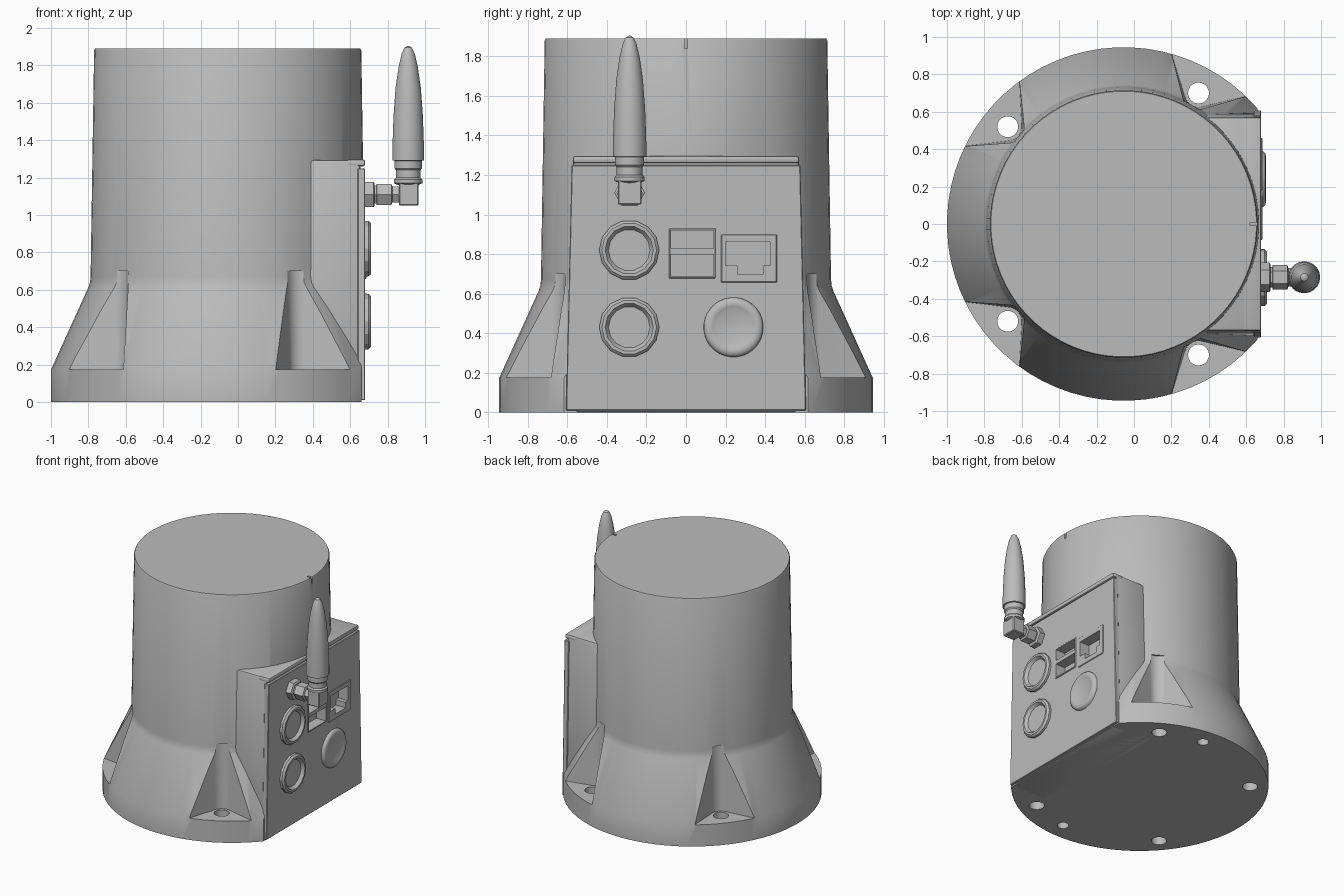
import bpy, bmesh, math
from mathutils import Matrix, Vector

cube = bpy.data.objects.get("Cube")
if cube:
    bpy.data.objects.remove(cube, do_unlink=True)

grey = bpy.data.materials.new("light_grey")
grey.use_nodes = True
colour = (0.5, 0.5, 0.5, 1)
grey.diffuse_color = colour
grey.node_tree.nodes["Principled BSDF"].inputs["Base Color"].default_value = colour

CX = -0.055      # axis of the round housing
FACE = 0.68      # outer face of the connector panel


def make(name, bm):
    bmesh.ops.recalc_face_normals(bm, faces=bm.faces[:])
    mesh = bpy.data.meshes.new(name)
    bm.to_mesh(mesh)
    bm.free()
    mesh.materials.append(grey)
    ob = bpy.data.objects.new(name, mesh)
    bpy.context.collection.objects.link(ob)
    return ob


def loft(name, rings):
    """Skin a closed solid through rings of equal point count."""
    bm = bmesh.new()
    loops = [[bm.verts.new(p) for p in ring] for ring in rings]
    n = len(loops[0])
    for a, b in zip(loops, loops[1:]):
        for i in range(n):
            j = (i + 1) % n
            bm.faces.new((a[i], a[j], b[j], b[i]))
    bm.faces.new(loops[0])
    bm.faces.new(loops[-1])
    return make(name, bm)


def lathe(name, profile, at, sides=32, along_x=False):
    """Turn (radius, height) pairs about z, or about x."""
    turn = Matrix.Rotation(math.pi / 2, 3, 'Y') if along_x else Matrix.Identity(3)
    rings = []
    for r, h in profile:
        angles = [2 * math.pi * (i + 0.5) / sides for i in range(sides)]
        rings.append([turn @ Vector((r * math.cos(a), r * math.sin(a), h)) + Vector(at)
                      for a in angles])
    return loft(name, rings)


def block(name, x, y, z, top=None):
    """Box from ranges; top gives another y range at the upper end."""
    rings = []
    for h, (y0, y1) in zip(z, (y, top or y)):
        rings.append([(x[0], y0, h), (x[1], y0, h), (x[1], y1, h), (x[0], y1, h)])
    return loft(name, rings)


def apply(ob, mod):
    bpy.context.view_layer.objects.active = ob
    bpy.ops.object.modifier_apply(modifier=mod.name)


def cut(ob, cutters):
    for c in cutters:
        mod = ob.modifiers.new("cut", 'BOOLEAN')
        mod.operation, mod.solver, mod.object = 'DIFFERENCE', 'EXACT', c
        apply(ob, mod)


def bevel(ob, width, segments=2):
    mod = ob.modifiers.new("bevel", 'BEVEL')
    mod.width, mod.segments = width, segments
    mod.limit_method = 'ANGLE'
    apply(ob, mod)


def remove(cutters):
    for c in cutters:
        bpy.data.objects.remove(c, do_unlink=True)


def smooth(ob, angle=30):
    bpy.ops.object.select_all(action='DESELECT')
    ob.select_set(True)
    bpy.context.view_layer.objects.active = ob
    bpy.ops.object.shade_smooth_by_angle(angle=math.radians(angle))


# Round housing: base ring, flared skirt, slightly tapered drum
housing = lathe("housing", [(0.945, 0), (0.945, 0.175), (0.745, 0.615), (0.737, 0.64),
                            (0.734, 0.67), (0.715, 1.88), (0.71, 1.89)], (CX, 0, 0), 72)


# Bolt pockets open outwards with a rounded inner wall
def pocket(x, y):
    out = math.atan2(y, x - CX)
    rings = []
    for z, r in ((0.175, 0.075), (0.7, 0.09)):
        ring = []
        for i in range(9):
            a = out + math.radians(135 + 90 * i / 8)
            ring.append(Vector((x + r * math.cos(a), y + r * math.sin(a), z)))
        for end, side in ((ring[-1], -1), (ring[0], 1)):
            a = out + side * math.radians(47)
            ring.append(end + 0.6 * Vector((math.cos(a), math.sin(a), 0)))
        rings.append(ring)
    return loft("pocket_cutter", rings)


cutters = [block("inner_cutter", (0.56, 1.2), (-0.55, 0.55), (-0.1, 1.27)),
           block("flat_cutter", (0.66, 1.2), (-1, 1), (-0.1, 1.25)),
           block("notch_cutter", (0.62, 0.8), (-0.008, 0.008), (1.84, 2))]
for s in (-1, 1):
    for x, y in ((0.345, 0.70), (-0.675, 0.52)):
        cutters.append(pocket(x, s * y))
        cutters.append(lathe("bolt_cutter", [(0.056, -0.1), (0.056, 0.3)], (x, s * y, 0), 24))
    cutters.append(lathe("blind_cutter", [(0.043, -0.1), (0.043, 0.12)],
                         (0.01, s * 0.80, 0), 24))
cut(housing, cutters)
remove(cutters)
smooth(housing)

# Connector box, its front panel and the lip above the panel
box = block("connector_box", (0.3, 0.655), (-0.6, 0.6), (0, 1.295), (-0.57, 0.57))
bevel(box, 0.015)
panel = block("front_panel", (0.64, FACE), (-0.607, 0.607), (0.01, 1.25), (-0.578, 0.578))
bevel(panel, 0.004, 1)
lip = block("top_lip", (0.58, FACE), (-0.574, 0.574), (1.26, 1.297), (-0.57, 0.57))
bevel(lip, 0.012)

# Raised frames around the twin socket and the network socket
twin = block("twin_socket_frame", (0.65, FACE + 0.006), (-0.086, 0.15), (0.677, 0.93))
network = block("network_socket_frame", (0.65, FACE + 0.006), (0.177, 0.46), (0.657, 0.90))
for frame in (twin, network):
    bevel(frame, 0.004, 1)

# Socket openings pass through frame, panel and box
deep = (0.60, 0.8)
twin_cuts = [block("slot_cutter", deep, (-0.076, 0.14), z)
             for z in ((0.687, 0.798), (0.828, 0.92))]
network_cuts = [block("port_cutter", deep, (0.2, 0.424), (0.742, 0.864)),
                block("latch_cutter", deep, (0.26, 0.39), (0.697, 0.75))]
cut(twin, twin_cuts)
cut(network, network_cuts)
for ob in (panel, box):
    cut(ob, twin_cuts + network_cuts)
remove(twin_cuts + network_cuts)
for ob in (box, panel, lip):
    smooth(ob)

# Two round connectors with a recessed core
for name, z in (("upper_connector", 0.82), ("lower_connector", 0.43)):
    ring = lathe(name, [(0.152, -0.01), (0.152, 0.018), (0.138, 0.032), (0.122, 0.032),
                        (0.105, 0.008), (0.001, 0.008)], (FACE, -0.287, z), 14, True)
    smooth(ring, 25)

# Push button with a shallow dished face
button = lathe("push_button", [(0.152, -0.01), (0.15, 0.01), (0.138, 0.022), (0.12, 0.026),
                               (0.105, 0.022), (0.09, 0.016), (0.001, 0.014)],
               (FACE, 0.24, 0.43), 32, True)
smooth(button, 40)

# Antenna: hex nut, coupling, elbow and tapered whip
AY, AZ, AX = -0.285, 1.11, 0.91
lathe("antenna_nut", [(0.078, 0), (0.078, 0.045), (0.068, 0.05)],
      (FACE, AY, AZ), 6, True)
coupling = lathe("antenna_coupling", [(0.055, 0.04), (0.055, 0.06), (0.066, 0.062),
                                      (0.066, 0.14), (0.05, 0.145), (0.05, 0.19)],
                 (FACE, AY, AZ), 6, True)
elbow = block("antenna_elbow", (0.86, 0.965), (AY - 0.06, AY + 0.06), (1.05, 1.175))
bevel(elbow, 0.006, 1)
whip = lathe("antenna_whip", [(0.055, 1.16), (0.076, 1.17), (0.076, 1.19), (0.066, 1.2),
                              (0.066, 1.24), (0.074, 1.25), (0.074, 1.29), (0.085, 1.292),
                              (0.085, 1.36), (0.079, 1.53), (0.068, 1.68), (0.052, 1.79),
                              (0.036, 1.86), (0.02, 1.895), (0.001, 1.905)],
             (AX, AY, 0), 28)
smooth(whip, 35)
